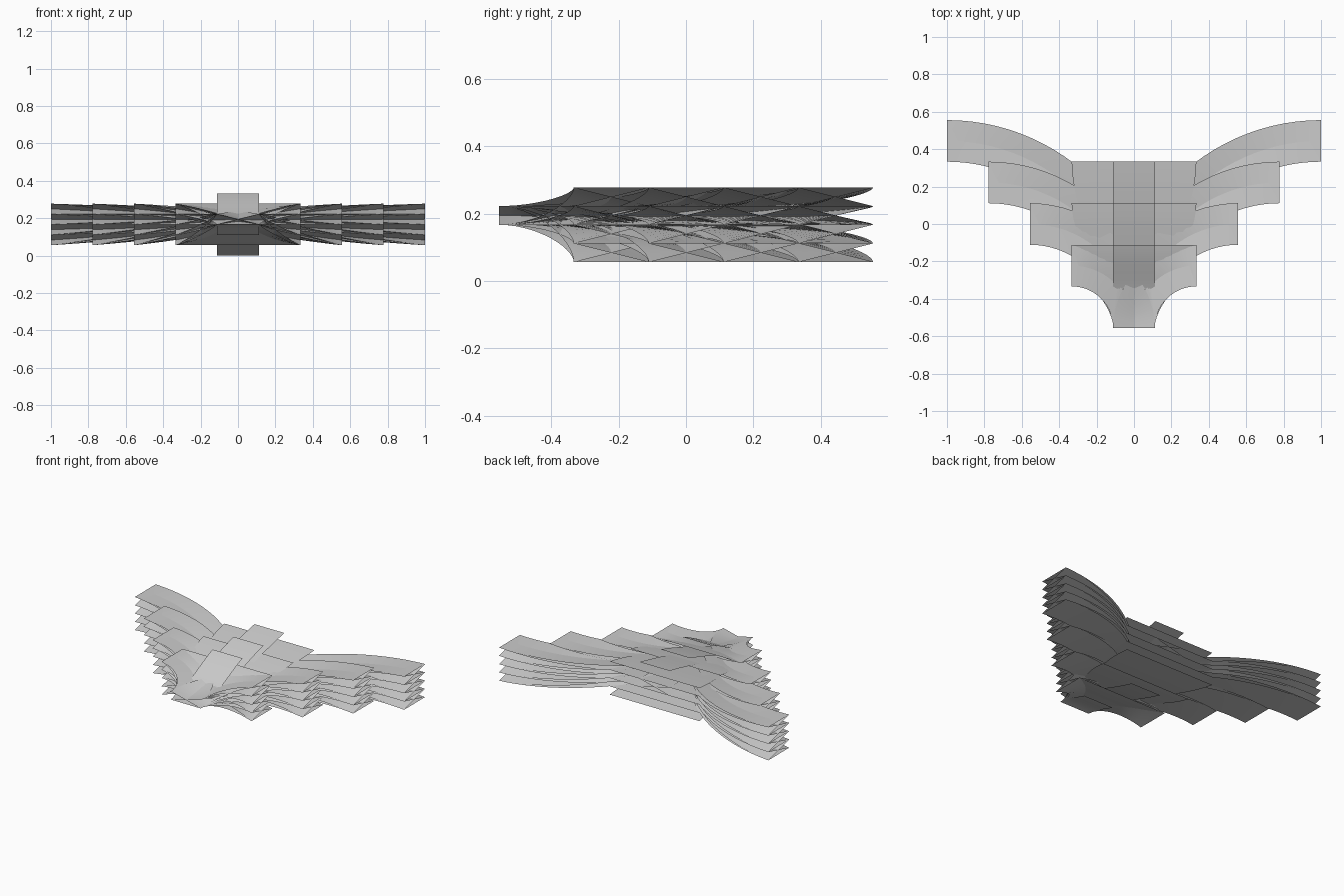
import bpy, bmesh, math

if "Cube" in bpy.data.objects:
    bpy.data.objects.remove(bpy.data.objects["Cube"])

T = 2 / 9          # tile width
H = T / 4          # height of one level
Z0 = 3 * H         # level of the entry edge
Y0 = -2.5 * T      # entry edge position

# Edge heights (left, right) in levels: flat, banked left, banked right
STARTS = [(0, 0), (1, 0), (0, 1)]
FLAT_ENDS = [(l, l) for l in range(-2, 3)]
BANK_ENDS = [(l + 1, l) for l in range(-2, 2)] + [(l, l + 1) for l in range(-2, 2)]


def ease(t):
    # leaves level, arrives sloped
    return t * t * (2 - t)


def add_sheet(bm, plan, start, end, n):
    """Ribbon: plan(t, w) gives x, y for w from 0 (left) to 1 (right)."""
    rows = []
    for i in range(n + 1):
        t = i / n
        row = []
        for w in (0, 0.5, 1):
            x, y = plan(t, w)
            a = start[0] + (start[1] - start[0]) * w
            b = end[0] + (end[1] - end[0]) * w
            row.append(bm.verts.new((x, y, Z0 + H * (a + (b - a) * ease(t)))))
        rows.append(row)
    for r, s in zip(rows, rows[1:]):
        for j in range(2):
            bm.faces.new((r[j], r[j + 1], s[j + 1], s[j]))


def curve_plan(k, side):
    # Quarter turn around a centre beside the entry edge
    def plan(t, w):
        inner = w if side > 0 else 1 - w
        r = T * (k - inner)
        a = t * math.pi / 2
        return side * (T * (k - 0.5) - r * math.cos(a)), Y0 + r * math.sin(a)
    return plan


def shift_plan(length, shift):
    # Straight (shift 0) or S-bend of one tile
    def plan(t, w):
        return T * (w - 0.5 + shift * t * t * (3 - 2 * t)), Y0 + T * length * t
    return plan


def finish(name, bm):
    me = bpy.data.meshes.new(name)
    bm.to_mesh(me)
    bm.free()
    ob = bpy.data.objects.new(name, me)
    bpy.context.collection.objects.link(ob)
    for p in me.polygons:
        p.use_smooth = True


# Curved sheets, four radii on each side
for side, label in ((-1, "left"), (1, "right")):
    for k in range(2, 6):
        bm = bmesh.new()
        for s in STARTS:
            for e in FLAT_ENDS + BANK_ENDS:
                add_sheet(bm, curve_plan(k, side), s, e, 6 + 4 * k)
        finish(f"{label}_curve_{k}", bm)

# S-bend sheets
for shift, label in ((-1, "left"), (1, "right")):
    for length in (2, 3, 4):
        bm = bmesh.new()
        for e in FLAT_ENDS:
            add_sheet(bm, shift_plan(length, shift), (0, 0), e, 16)
        for s in STARTS[1:]:
            add_sheet(bm, shift_plan(length, shift), s, (0, 0), 16)
        finish(f"{label}_s_bend_{length}", bm)

# Straight sheets, with steep ramps up and one long ramp down
for length in (1, 2, 3, 4):
    bm = bmesh.new()
    ends = [(l, l) for l in (range(-1, 2) if length == 1 else range(-2, 3))]
    if length > 1:
        ends.append((3, 3))
    if length == 3:
        ends.append((-3, -3))
    for e in ends:
        add_sheet(bm, shift_plan(length, 0), (0, 0), e, 12)
    for s in STARTS[1:]:
        add_sheet(bm, shift_plan(length, 0), s, (0, 0), 12)
        add_sheet(bm, shift_plan(length, 0), s, s, 12)
    finish(f"straight_{length}", bm)
